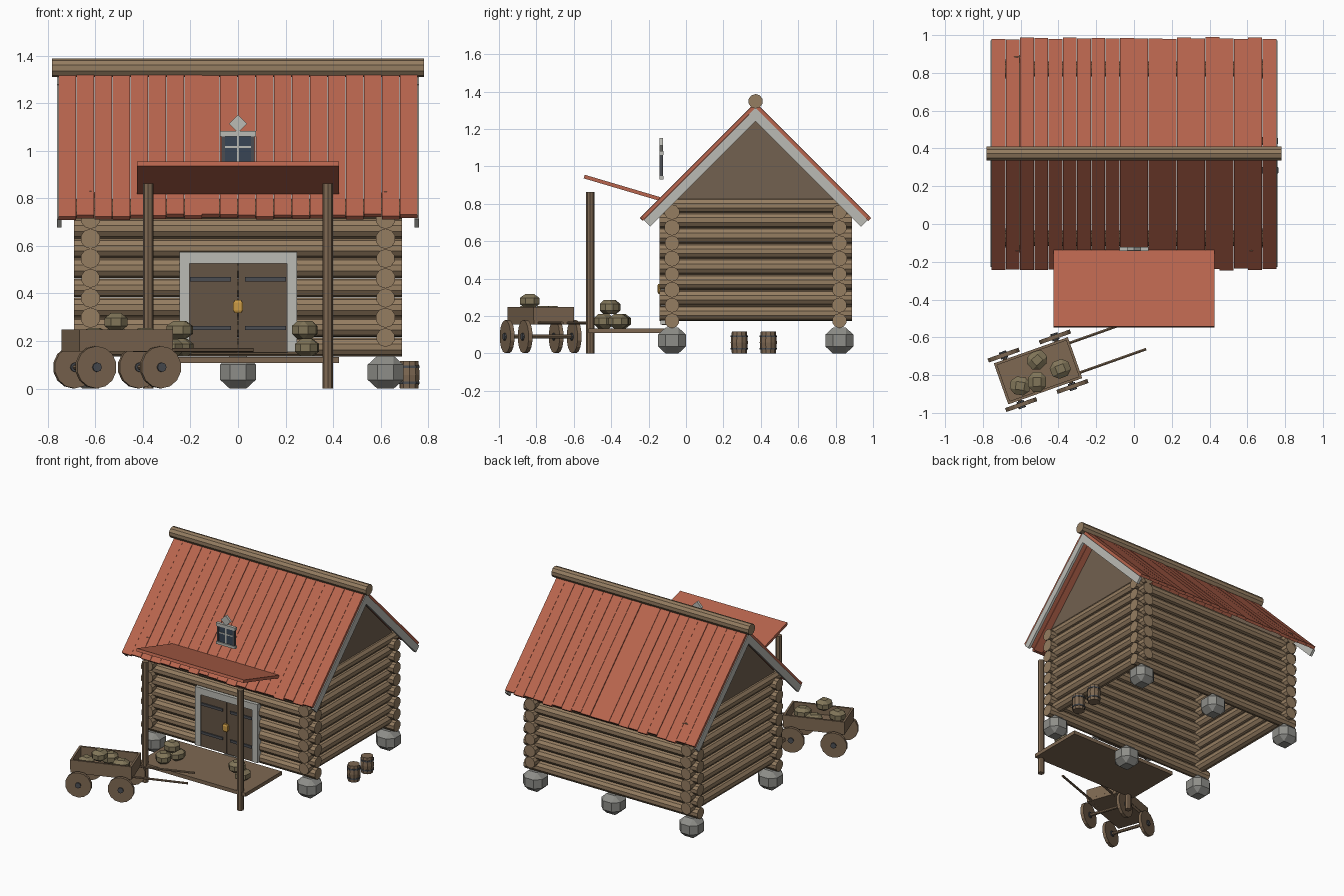
import bpy, bmesh, math, random
from math import radians, cos, sin
from mathutils import Matrix, Vector, Euler

if "Cube" in bpy.data.objects:
    bpy.data.objects.remove(bpy.data.objects["Cube"])

random.seed(4)


def material(name, r, g, b):
    m = bpy.data.materials.new(name)
    m.diffuse_color = (r, g, b, 1)
    m.use_nodes = True
    m.node_tree.nodes["Principled BSDF"].inputs["Base Color"].default_value = m.diffuse_color
    return m


LOG = material("log_wood", .30, .205, .12)
DARK = material("dark_wood", .17, .12, .08)
DOOR = material("door_wood", .13, .09, .06)
CART = material("cart_wood", .21, .14, .085)
RED = material("red_roof", .48, .13, .075)
TRIM = material("pale_trim", .50, .50, .46)
STONE = material("stone", .27, .27, .25)
IRON = material("iron", .07, .075, .085)
GLASS = material("glass", .04, .06, .09)
BRASS = material("brass", .60, .33, .06)
SACK = material("sack_cloth", .22, .18, .10)


def finish(name, bm, mat, matrix):
    bmesh.ops.recalc_face_normals(bm, faces=bm.faces)
    me = bpy.data.meshes.new(name)
    bm.to_mesh(me)
    bm.free()
    me.materials.append(mat)
    ob = bpy.data.objects.new(name, me)
    bpy.context.collection.objects.link(ob)
    ob.matrix_world = matrix
    return ob


def box(name, loc, size, mat, rot=(0, 0, 0), bevel=0, parent=Matrix()):
    bm = bmesh.new()
    bmesh.ops.create_cube(bm, size=1)
    if bevel:
        bmesh.ops.bevel(bm, geom=bm.edges[:], offset=bevel, segments=1, affect='EDGES')
    bmesh.ops.scale(bm, vec=size, verts=bm.verts)
    return finish(name, bm, mat, parent @ Matrix.Translation(loc) @ Euler(rot).to_matrix().to_4x4())


def rod(name, a, b, r, mat, sides=10, r2=None, parent=Matrix()):
    a, b = Vector(a), Vector(b)
    bm = bmesh.new()
    bmesh.ops.create_cone(bm, cap_ends=True, segments=sides, radius1=r,
                          radius2=r if r2 is None else r2, depth=(b - a).length)
    q = (b - a).to_track_quat('Z', 'Y').to_matrix().to_4x4()
    return finish(name, bm, mat, parent @ Matrix.Translation((a + b) / 2) @ q)


def sack(loc, parent=Matrix()):
    box("sack", loc, (.105, .095, .075), SACK, (0, 0, random.uniform(0, 3)), .28, parent)


YC = .372  # cabin centre line
FRONT, BACK, SIDE = -.075, .82, .62

# Foundation stones
for x in (-SIDE, 0, SIDE):
    for y in (FRONT, BACK):
        box("foundation_stone", (x, y, .069), (.15, .15, .138), STONE, bevel=.27)

# Interlocking log walls
for i in range(8):
    z = .175 + .083 * i
    for y in (FRONT, BACK):
        rod("long_wall_log", (-.69, y, z), (.69, y, z), random.uniform(.039, .043), LOG)
    z = .215 + .083 * i if i < 7 else .79
    for x in (-SIDE, SIDE):
        rod("side_wall_log", (x, -.142, z), (x, .888, z), random.uniform(.039, .043), LOG)

# Gable panels
for x in (-SIDE, SIDE):
    bm = bmesh.new()
    f = bm.faces.new([bm.verts.new((x - .015, y, z)) for y, z in
                      ((YC - .485, .815), (YC + .485, .815), (YC, 1.305))])
    ext = bmesh.ops.extrude_face_region(bm, geom=[f])
    bmesh.ops.translate(bm, vec=(.03, 0, 0), verts=[v for v in ext['geom'] if isinstance(v, bmesh.types.BMVert)])
    finish("gable_panel", bm, DARK, Matrix())

# Roof planks and barge boards on both slopes
for s in (-1, 1):
    def slope(x, start, end, depth):
        # centre of a board running down the 45 degree slope
        d = (start + end) / 2
        return (x, YC + s * (d - depth) * math.sqrt(.5), 1.342 - (d + depth) * math.sqrt(.5))
    rot = (-s * radians(45), 0, 0)
    for i in range(20):
        x = -.7175 + .0755 * i
        end = .862 + random.uniform(-.004, .012)
        box("roof_plank", slope(x, 0, end, .011 + random.uniform(-.002, .002)),
            (.0735, end, .02), RED, rot)
    for x in (-.751, .751):
        box("barge_board", slope(x, .02, .868, .046), (.018, .848, .05), TRIM, rot)

# Ridge log
rod("ridge_log", (-.782, YC, 1.348), (.782, YC, 1.348), .039, LOG)

# Porch deck, posts and canopy
box("porch_deck", (0, -.315, .121), (.85, .41, .026), CART)
for x in (-.378, .378):
    rod("porch_post", (x, -.512, 0), (x, -.512, .863), .022, CART, 8)
box("porch_canopy", (0, -.343, .886), (.85, .42, .02), RED, (-math.atan2(.12, .405), 0, 0))

# Double door with frame, hinges and lock
for x in (-.225, .227):
    box("door_frame_side", (x, -.115, .365), (.042, .04, .42), TRIM)
box("door_frame_top", (0, -.115, .55), (.492, .04, .048), TRIM)
for s in (-1, 1):
    box("door_leaf", (s * .105, -.112, .34), (.204, .03, .375), DOOR)
    for z in (.255, .46):
        box("hinge_strap", (s * .115, -.13, z), (.172, .01, .018), IRON)
box("door_lock", (0, -.14, .345), (.04, .025, .055), BRASS, bevel=.2)

# Small attic window
WY = -.132
box("window_glass", (0, WY, 1.0), (.12, .008, .13), GLASS)
for x in (-.062, .062):
    box("window_side", (x, WY, 1.0), (.014, .018, .14), IRON)
box("window_lintel", (0, WY, 1.071), (.152, .022, .022), TRIM)
box("window_sill", (0, WY, .939), (.152, .022, .018), TRIM)
box("window_bar_vertical", (0, WY, 1.0), (.01, .014, .13), TRIM)
box("window_bar_horizontal", (0, WY, 1.015), (.12, .014, .009), TRIM)
box("window_diamond", (0, WY, 1.113), (.054, .018, .054), TRIM, (0, radians(45), 0))

# Hand cart, built locally then turned
C = Matrix.Translation((-.508, -.777, 0)) @ Matrix.Rotation(radians(19.5), 4, 'Z')
box("cart_floor", (0, 0, .168), (.415, .225, .024), CART, parent=C)
for s in (-1, 1):
    box("cart_side_board", (0, s * .108, .213), (.415, .014, .07), CART, parent=C)
    box("cart_end_board", (s * .201, 0, .213), (.014, .205, .07), CART, parent=C)
    rod("cart_handle", (.1, s * .083, .163), (.578, s * .083, .163), .008, CART, 6, parent=C)
    rod("cart_axle", (s * .144, -.14, .09), (s * .144, .14, .09), .011, CART, 8, parent=C)
    for t in (-1, 1):
        rod("cart_wheel", (s * .144, t * .128, .09), (s * .144, t * .15, .09), .089, CART, 14, parent=C)
        rod("wheel_hub", (s * .144, t * .12, .09), (s * .144, t * .159, .09), .02, IRON, 8, parent=C)

# Sacks in the cart and on the porch
for p in ((-.513, -.72, .217), (-.603, -.857, .217), (-.39, -.767, .217), (-.513, -.836, .28),
          (-.285, -.44, .172), (-.24, -.35, .172), (-.245, -.40, .247),
          (.29, -.36, .172), (.28, -.41, .247)):
    sack(p)

# Barrels beside the right wall
for x, y in ((.72, .285), (.718, .44)):
    rod("barrel_lower", (x, y, 0), (x, y, .058), .040, CART, 10, .046)
    rod("barrel_upper", (x, y, .058), (x, y, .117), .046, CART, 10, .040)
    for z in (.025, .092):
        rod("barrel_hoop", (x, y, z - .005), (x, y, z + .005), .046, IRON, 10)
